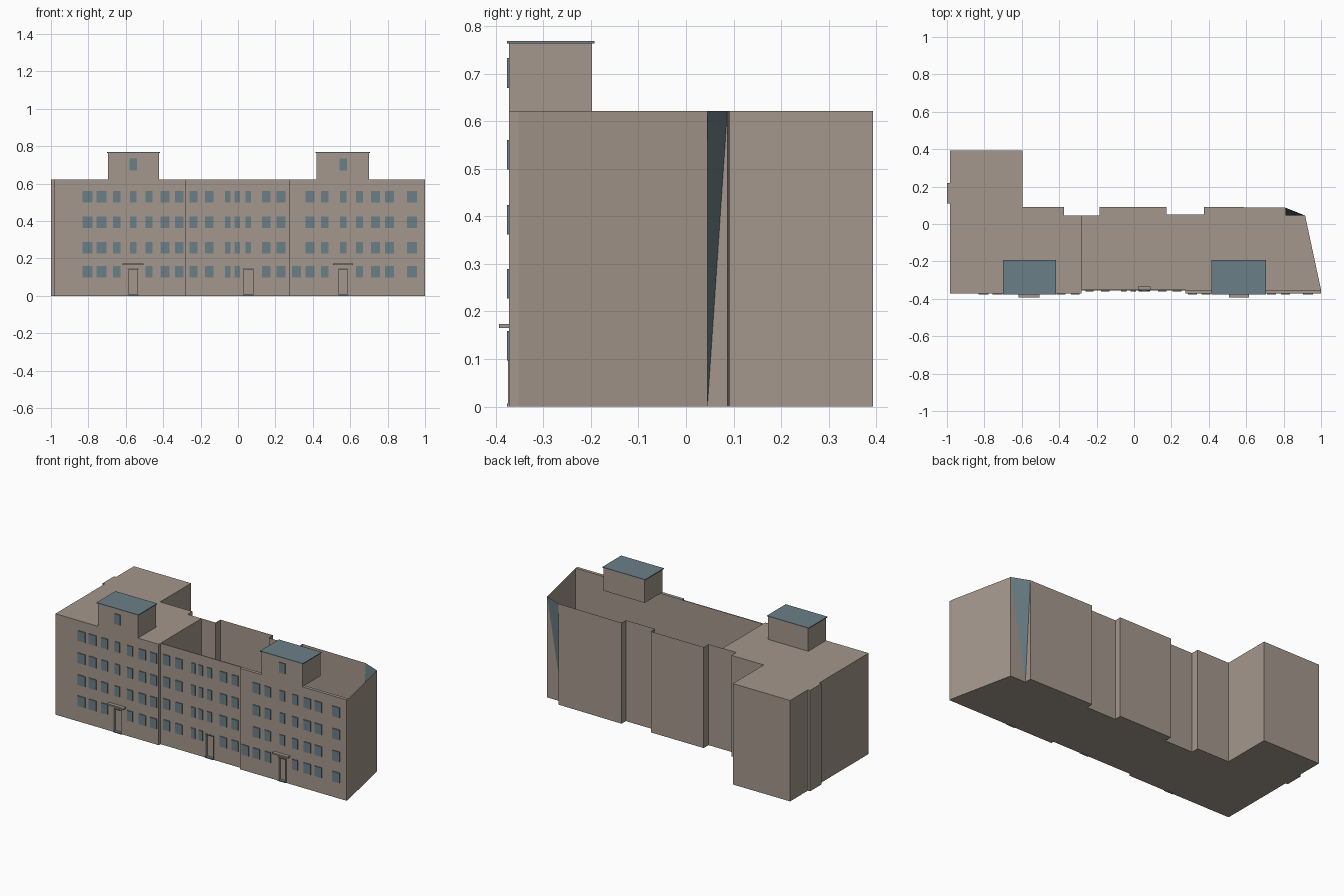
import bpy, bmesh
from mathutils import Vector

cube = bpy.data.objects.get("Cube")
if cube:
    bpy.data.objects.remove(cube, do_unlink=True)


def material(name, rgb):
    m = bpy.data.materials.new(name)
    m.use_nodes = True
    m.diffuse_color = (*rgb, 1)
    m.node_tree.nodes["Principled BSDF"].inputs["Base Color"].default_value = (*rgb, 1)
    return m


STONE = material("taupe stone", (0.37, 0.31, 0.265))
BLUE = material("slate blue", (0.148, 0.212, 0.242))
H = 0.622          # wall height
FRONT = -0.372     # wing facade
MID = -0.355       # middle facade


def finish(name, bm, mat, fix=True):
    if fix:
        bmesh.ops.recalc_face_normals(bm, faces=bm.faces)
    me = bpy.data.meshes.new(name)
    bm.to_mesh(me)
    bm.free()
    me.materials.append(mat)
    ob = bpy.data.objects.new(name, me)
    bpy.context.collection.objects.link(ob)
    return ob


def prism(name, points, offset, mat):
    """Extrude a flat outline of 3D points along an offset."""
    bm = bmesh.new()
    face = bm.faces.new([bm.verts.new(p) for p in points])
    new = bmesh.ops.extrude_face_region(bm, geom=[face], use_keep_orig=True)["geom"]
    bmesh.ops.translate(bm, vec=Vector(offset),
                        verts=[v for v in new if isinstance(v, bmesh.types.BMVert)])
    return finish(name, bm, mat)


def add_box(bm, x, y, z):
    ret = bmesh.ops.create_cube(bm, size=1)
    for v in ret["verts"]:
        v.co = Vector([(a + b) / 2 + c * (b - a) for c, (a, b) in zip(v.co, (x, y, z))])


def boxes(name, mat, *specs):
    bm = bmesh.new()
    for s in specs:
        add_box(bm, *s)
    return finish(name, bm, mat)


def facade(name, x0, x1, door, y, depth, top):
    """Front slab with a door opening notched into its outline."""
    d0, d1 = door
    outline = [(x0, 0), (d0, 0), (d0, top), (d1, top), (d1, 0), (x1, 0), (x1, H), (x0, H)]
    prism(name, [(x, y, z) for x, z in outline], (0, depth, 0), STONE)


# Roofed wing with its rear projection
wing = [(-0.985, FRONT + 0.015), (-0.28, FRONT + 0.015), (-0.28, 0.045), (-0.375, 0.045),
        (-0.375, 0.092), (-0.595, 0.092), (-0.595, 0.393), (-0.985, 0.393)]
prism("roofed_wing", [(x, y, 0) for x, y in wing], (0, 0, H), STONE)
boxes("side_pilaster", STONE, ((-1.0, -0.985), (0.11, 0.22), (0, H)))

# Facade slabs with door openings
doors = {"right": (-0.59, -0.53), "middle": (0.025, 0.085), "left": (0.535, 0.59)}
facade("right_facade", -0.985, -0.28, doors["right"], FRONT, 0.015, 0.148)
facade("middle_facade", -0.28, 0.275, doors["middle"], MID, 0.006, 0.148)
facade("left_facade", 0.275, 1.0, doors["left"], FRONT, 0.02, 0.148)

# Open shell: a wall ribbon following the rear outline, and the floor
rear = [(1.0, -0.352), (0.915, 0.045), (0.81, 0.045), (0.81, 0.087), (0.375, 0.092),
        (0.375, 0.05), (0.175, 0.05), (0.175, 0.092), (-0.185, 0.092), (-0.185, 0.045),
        (-0.28, 0.045)]
bm = bmesh.new()
low = [bm.verts.new((x, y, 0)) for x, y in rear]
high = [bm.verts.new((x, y, H)) for x, y in rear]
for i in range(len(rear) - 1):
    if i in (1, 2):   # triangular cheeks of the cut corner
        bm.faces.new((low[i], low[i + 1], high[1 if i == 1 else 3]))
    else:
        bm.faces.new((low[i], low[i + 1], high[i + 1], high[i]))
bmesh.ops.delete(bm, geom=[high[2]], context="VERTS")
finish("rear_walls", bm, STONE)

bm = bmesh.new()
floor = rear + [(-0.28, MID), (0.275, MID), (0.275, FRONT), (1.0, FRONT)]
bm.faces.new([bm.verts.new((x, y, 0)) for x, y in floor])
finish("floor", bm, STONE)

# Slanted glass triangle across the cut corner
bm = bmesh.new()
bm.faces.new([bm.verts.new(p) for p in ((0.915, 0.045, H), (0.81, 0.087, H), (0.81, 0.045, 0))])
finish("corner_glass", bm, BLUE)

# Rooftop blocks with thin caps
for side, x0, x1 in (("right", -0.695, -0.422), ("left", 0.42, 0.7)):
    boxes(side + "_roof_block", STONE, ((x0, x1), (FRONT, -0.198), (H, 0.764)))
    boxes(side + "_roof_cap", BLUE,
          ((x0 - 0.006, x1 + 0.006), (FRONT - 0.005, -0.193), (0.764, 0.769)))

# Doors: recessed leaf, slim frame, step and canopy
for side, (a, b) in doors.items():
    y = MID if side == "middle" else FRONT
    if side == "middle":
        boxes("middle_door_recess", STONE,
              ((a - 0.004, a), (y + 0.006, y + 0.02), (0, 0.152)),
              ((b, b + 0.004), (y + 0.006, y + 0.02), (0, 0.152)),
              ((a - 0.004, b + 0.004), (y + 0.006, y + 0.02), (0.148, 0.152)))
    boxes(side + "_door", STONE, ((a, b), (y + 0.014, y + 0.02), (0, 0.148)))
    boxes(side + "_door_frame", STONE,
          ((a, a + 0.006), (y - 0.003, y + 0.014), (0, 0.142)),
          ((b - 0.006, b), (y - 0.003, y + 0.014), (0, 0.142)))
    boxes(side + "_door_lintel", BLUE, ((a, b), (y - 0.003, y + 0.014), (0.142, 0.148)))
    boxes(side + "_door_step", BLUE, ((a, b), (y - 0.005, y + 0.014), (0, 0.006)))
    if side != "middle":
        boxes(side + "_canopy", STONE,
              ((a - 0.027, b + 0.025), (-0.393, FRONT), (0.165, 0.174)))

# Windows: (centre x, width) columns on four storeys
columns = [(-0.805, 0.052), (-0.73, 0.052), (-0.648, 0.042), (-0.56, 0.034), (-0.475, 0.038),
           (-0.39, 0.048), (-0.315, 0.045), (-0.238, 0.045), (-0.154, 0.045), (-0.055, 0.03),
           (-0.004, 0.028), (0.055, 0.03), (0.151, 0.048), (0.23, 0.046), (0.312, 0.048),
           (0.386, 0.048), (0.464, 0.042), (0.563, 0.034), (0.65, 0.038), (0.735, 0.048),
           (0.81, 0.05), (0.93, 0.052)]
ground_gaps = (-0.56, 0.055, 0.563)   # doors stand here
for storey, z in enumerate((0.097, 0.227, 0.362, 0.499)):
    specs = []
    for x, w in columns:
        if (storey == 0 and x in ground_gaps) or (storey > 0 and x == 0.312):
            continue
        y = MID if -0.28 < x < 0.275 else FRONT
        specs.append(((x - w / 2, x + w / 2), (y - 0.005, y), (z, z + 0.062)))
    boxes(f"windows_storey_{storey + 1}", BLUE, *specs)
boxes("roof_block_windows", BLUE,
      *[((x - 0.02, x + 0.02), (FRONT - 0.005, FRONT), (0.67, 0.733)) for x in (-0.56, 0.563)])
